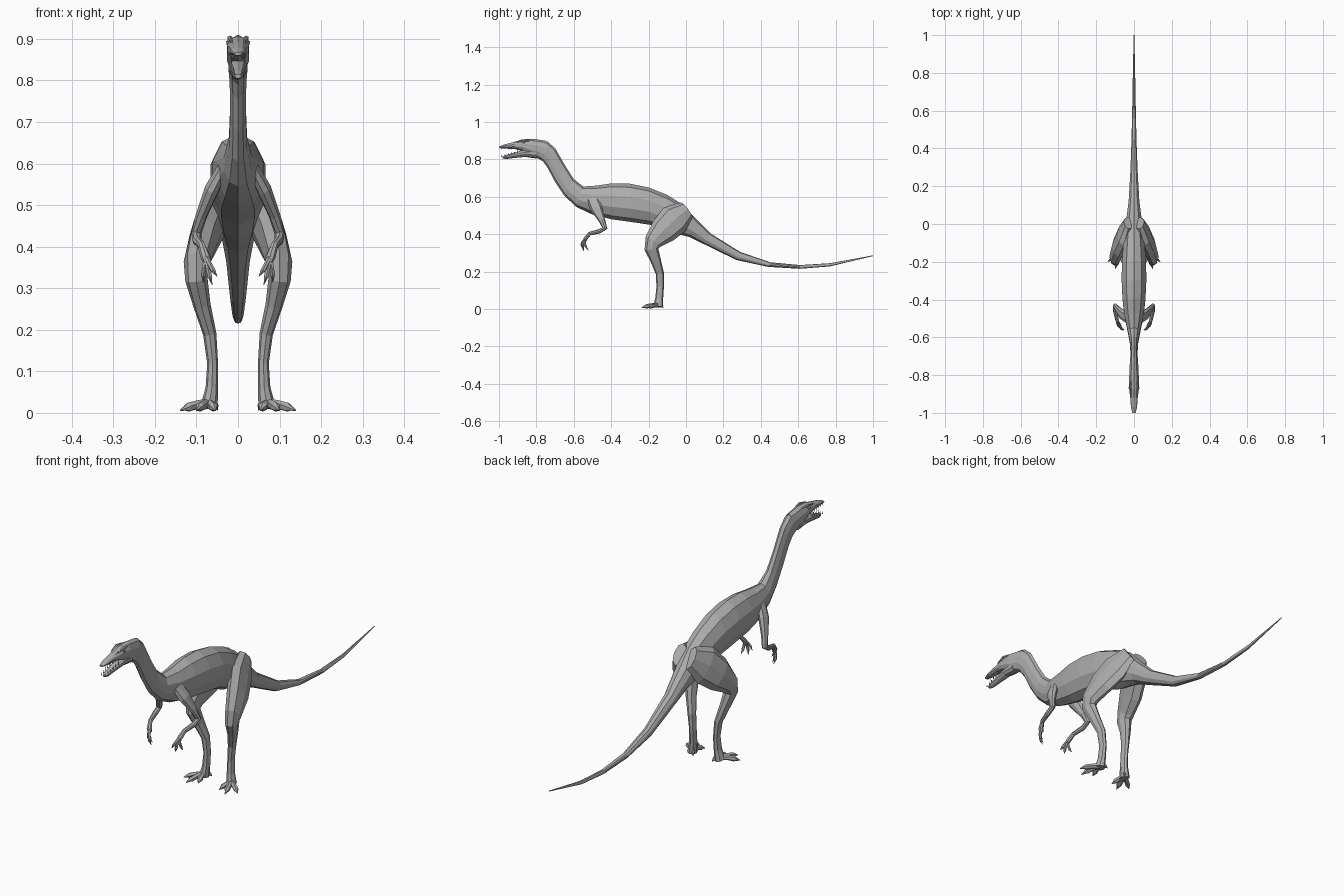
import bpy, bmesh, math
from mathutils import Vector

cube = bpy.data.objects.get("Cube")
if cube:
    bpy.data.objects.remove(cube, do_unlink=True)

# One plain grey hide
hide = bpy.data.materials.new("grey_hide")
hide.use_nodes = True
grey = (0.42, 0.42, 0.42, 1)
hide.diffuse_color = grey
hide.node_tree.nodes["Principled BSDF"].inputs["Base Color"].default_value = grey


def finish(name, bm, mirrored=False):
    """Turn a bmesh into a flat shaded object, optionally mirrored to the other side."""
    bmesh.ops.recalc_face_normals(bm, faces=bm.faces[:])
    mesh = bpy.data.meshes.new(name)
    bm.to_mesh(mesh)
    bm.free()
    mesh.materials.append(hide)
    obj = bpy.data.objects.new(name, mesh)
    bpy.context.scene.collection.objects.link(obj)
    if mirrored:
        mod = obj.modifiers.new("mirror", 'MIRROR')
        mod.use_mirror_merge = False
    return obj


def skin(bm, rings, sides):
    """Bridge rings given as (centre, side vector, depth vector) and cap both ends."""
    loops = []
    for centre, side, depth in rings:
        loop = []
        for i in range(sides):
            angle = math.tau * i / sides
            loop.append(bm.verts.new(centre + side * math.sin(angle) + depth * math.cos(angle)))
        loops.append(loop)
    for a, b in zip(loops, loops[1:]):
        for i in range(sides):
            j = (i + 1) % sides
            bm.faces.new((a[i], a[j], b[j], b[i]))
    bm.faces.new(loops[0])
    bm.faces.new(loops[-1])


def profile_loft(name, stations, sides=10):
    """Central part from stations: top y, top z, bottom y, bottom z, half width."""
    bm = bmesh.new()
    rings = []
    for ty, tz, by, bz, width in stations:
        top, bottom = Vector((0, ty, tz)), Vector((0, by, bz))
        rings.append(((top + bottom) / 2, Vector((width, 0, 0)), (top - bottom) / 2))
    skin(bm, rings, sides)
    return finish(name, bm)


def limb(bm, stations, sides=8):
    """Tube from stations: x, y, z, half width, half depth."""
    points = [Vector(s[:3]) for s in stations]
    last = len(points) - 1
    rings = []
    for i, station in enumerate(stations):
        tangent = (points[min(i + 1, last)] - points[max(i - 1, 0)]).normalized()
        across = Vector((1, 0, 0))
        side = (across - tangent * across.dot(tangent)).normalized()
        depth = tangent.cross(side)
        rings.append((points[i], side * station[3], depth * station[4]))
    skin(bm, rings, sides)


def digit(bm, start, tip, radius, lift):
    """Toe or finger: a knuckled tube that ends in a thin claw."""
    start, tip = Vector(start), Vector(tip)
    stations = []
    for t, size in ((0, 1), (0.4, 0.85), (0.7, 0.9), (0.82, 0.5), (1, 0.1)):
        p = start.lerp(tip, t) + Vector(lift) * math.sin(math.pi * t)
        stations.append((*p, radius * size, radius * size))
    limb(bm, stations, 6)


# Neck, trunk and tail in one continuous skin
profile_loft("neck_body_and_tail", [
    (-.78, .905, -.80, .81, .024),
    (-.74, .895, -.765, .79, .024),
    (-.70, .86, -.74, .755, .021),
    (-.645, .765, -.70, .68, .02),
    (-.60, .695, -.65, .605, .023),
    (-.55, .655, -.585, .545, .035),
    (-.475, .66, -.50, .505, .053),
    (-.395, .672, -.40, .48, .064),
    (-.30, .67, -.29, .465, .069),
    (-.20, .65, -.19, .45, .067),
    (-.10, .61, -.11, .415, .059),
    (-.02, .56, -.04, .40, .051),
    (.05, .485, .02, .385, .041),
    (.13, .405, .10, .345, .03),
    (.29, .305, .27, .262, .02),
    (.45, .25, .44, .225, .014),
    (.61, .235, .61, .215, .01),
    (.77, .245, .77, .228, .007),
    (1, .287, 1, .283, .002),
])

# Skull with the upper jaw, and the open lower jaw
profile_loft("skull", [
    (-.75, .9, -.775, .8, .023),
    (-.82, .91, -.82, .815, .028),
    (-.875, .907, -.875, .845, .027),
    (-.92, .893, -.915, .855, .021),
    (-.97, .88, -.97, .858, .017),
    (-1, .868, -1, .86, .009),
])
profile_loft("lower_jaw", [
    (-.80, .86, -.80, .805, .024),
    (-.87, .85, -.86, .813, .022),
    (-.92, .836, -.91, .808, .018),
    (-.965, .823, -.96, .802, .014),
    (-.98, .815, -.98, .805, .007),
])

# Eyes and the brow ridges over them
bm = bmesh.new()
bmesh.ops.create_icosphere(bm, subdivisions=1, radius=.009)
bmesh.ops.translate(bm, verts=bm.verts[:], vec=(.021, -.868, .89))
finish("eyes", bm, True)
bm = bmesh.new()
limb(bm, [(.016, -.83, .9, .004, .004), (.02, -.86, .902, .006, .006),
          (.015, -.905, .892, .003, .003)], 6)
finish("brow_ridges", bm, True)

# Teeth along the edges of both jaws
bm = bmesh.new()
for i in range(6):
    t = i / 5
    y = -.985 + .085 * t
    x = .009 + .008 * t
    for z, down in ((.864, -.012), (.813 + .024 * t, .012)):
        limb(bm, [(x, y, z, .003, .003), (x, y, z + down, .0005, .0005)], 4)
finish("teeth", bm, True)

# Hind legs
bm = bmesh.new()
limb(bm, [
    (.03, .005, .53, .025, .05),
    (.055, -.06, .48, .036, .085),
    (.082, -.12, .42, .036, .075),
    (.1, -.175, .36, .031, .048),
    (.1, -.185, .32, .027, .037),
    (.087, -.162, .26, .021, .028),
    (.068, -.14, .19, .016, .022),
    (.061, -.138, .12, .013, .02),
    (.063, -.143, .06, .015, .021),
    (.07, -.148, .012, .021, .026),
])
finish("hind_legs", bm, True)

# Three spread toes and a small rear claw on each foot
bm = bmesh.new()
for tip in ((.054, -.215, .006), (.1, -.238, .006), (.139, -.2, .006)):
    digit(bm, (.072, -.15, .022), tip, .013, (0, 0, .004))
digit(bm, (.062, -.14, .03), (.049, -.122, .006), .008, (0, 0, .003))
finish("toes", bm, True)

# Arms
bm = bmesh.new()
limb(bm, [
    (.036, -.5, .59, .014, .03),
    (.062, -.48, .54, .018, .032),
    (.088, -.45, .475, .014, .018),
    (.1, -.434, .432, .012, .014),
    (.099, -.465, .415, .011, .012),
    (.088, -.515, .403, .009, .01),
    (.078, -.538, .375, .012, .01),
    (.074, -.54, .362, .009, .008),
])
finish("arms", bm, True)

# Fingers with curved claws
bm = bmesh.new()
for tip in ((.05, -.556, .328), (.062, -.545, .308), (.084, -.522, .314)):
    digit(bm, (.076, -.538, .375), tip, .007, (.002, -.01, 0))
finish("fingers", bm, True)
